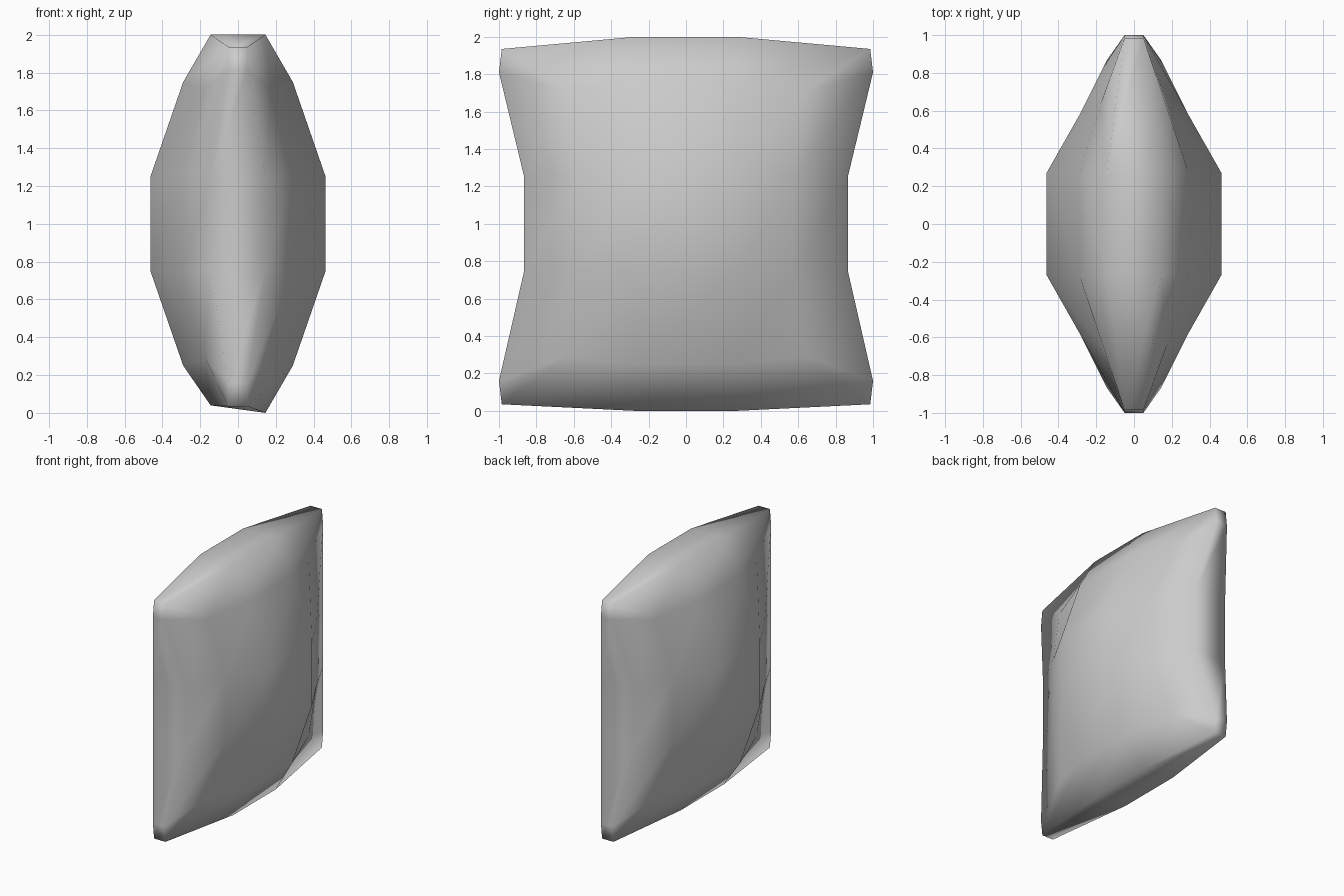
import bpy, bmesh

if "Cube" in bpy.data.objects:
    bpy.data.objects.remove(bpy.data.objects["Cube"])

# Half-profile of one quarter panel: (column, row) -> (x, y, z from centre)
# 1 = near centre, 2 = middle ring, 3 = seam
QUARTER = {
    (1, 1): (0.463, 0.27, 0.25),
    (2, 1): (0.29, 0.575, 0.25),
    (1, 2): (0.29, 0.27, 0.75),
    (2, 2): (0.175, 0.64, 0.71),
    (3, 1): (0.145, 0.865, 0.25),
    (1, 3): (0.145, 0.27, 1.0),
    (3, 2): (0.05, 1.0, 0.81),
    (2, 3): (0.05, 0.985, 0.935),
}
STEPS = [-3, -2, -1, 1, 2, 3]


def sign(v):
    return 1 if v > 0 else -1


bm = bmesh.new()

# Mirror the quarter panel to both sides of the cushion
verts = {}
for side in (-1, 1):
    for (c, r), (x, y, z) in QUARTER.items():
        for a in (-1, 1):
            for b in (-1, 1):
                h = 1 + b * z
                if b < 0 and r == 3:
                    h = 0.035 if c == 2 else (0.0 if side > 0 else 0.04)
                if b < 0 and (c, r) == (3, 2):
                    h = 0.16
                verts[side, a * c, b * r] = bm.verts.new((side * x, a * y, h))

# Puffed front and back panels, with clipped corners
for side in (-1, 1):
    for c0, c1 in zip(STEPS, STEPS[1:]):
        for r0, r1 in zip(STEPS, STEPS[1:]):
            keys = [(c0, r0), (c1, r0), (c1, r1), (c0, r1)]
            loop = [verts[side, c, r] for c, r in keys if (side, c, r) in verts]
            bm.faces.new(loop if side > 0 else loop[::-1])

# Seam strip joining both panels
ring = ([(c, -3) for c in STEPS[1:5]] + [(3, r) for r in STEPS[1:5]]
        + [(c, 3) for c in STEPS[4:0:-1]] + [(-3, r) for r in STEPS[4:0:-1]])
for p, q in zip(ring, ring[1:] + ring[:1]):
    bm.faces.new([verts[1, *p], verts[-1, *p], verts[-1, *q], verts[1, *q]])

bmesh.ops.recalc_face_normals(bm, faces=bm.faces)
for f in bm.faces:
    f.smooth = True
mesh = bpy.data.meshes.new("cushion")
bm.to_mesh(mesh)
bm.free()
cushion = bpy.data.objects.new("cushion", mesh)
bpy.context.collection.objects.link(cushion)
